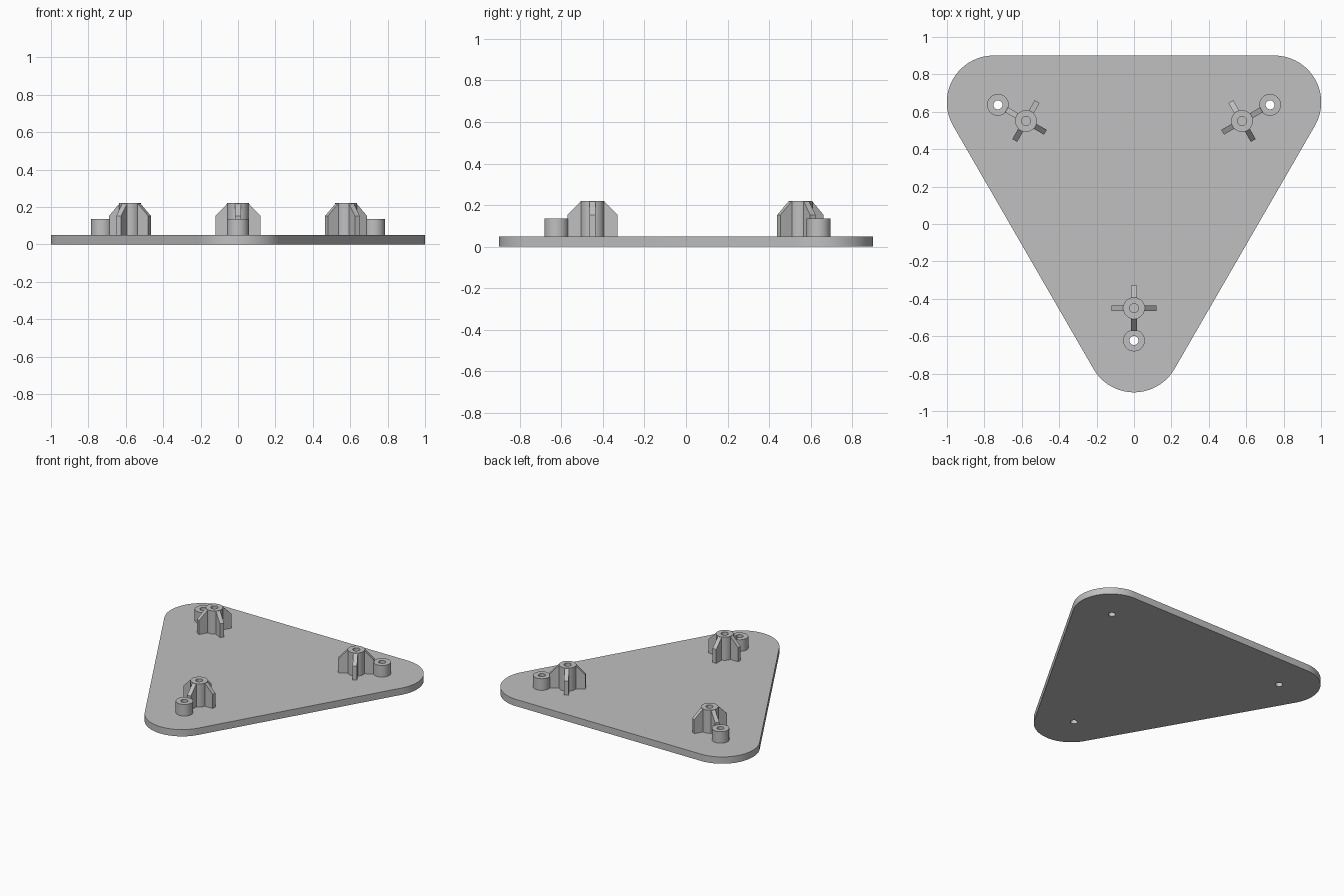
import bpy, bmesh
from math import sin, cos, pi, radians
from mathutils import Matrix, Vector

if "Cube" in bpy.data.objects:
    bpy.data.objects.remove(bpy.data.objects["Cube"])

THICK = 0.05                     # plate thickness
CENTRE = Vector((0, 0.217, 0))   # centre of the three-fold symmetry
POST_DIST, BOSS_DIST = 0.667, 0.84
OUTER, BORE = 0.058, 0.024

grey = bpy.data.materials.new("plain grey")
grey.use_nodes = True
colour = (0.53, 0.53, 0.53, 1)
grey.diffuse_color = colour
grey.node_tree.nodes["Principled BSDF"].inputs["Base Color"].default_value = colour


def add_object(name, bm, matrix=Matrix()):
    bmesh.ops.recalc_face_normals(bm, faces=bm.faces)
    mesh = bpy.data.meshes.new(name)
    bm.to_mesh(mesh)
    bm.free()
    mesh.materials.append(grey)
    mesh.transform(matrix)
    obj = bpy.data.objects.new(name, mesh)
    bpy.context.collection.objects.link(obj)
    return obj


def prism(bm, outline, offset):
    """Extrude a closed outline along an offset."""
    face = bm.faces.new([bm.verts.new(p) for p in outline])
    top = bmesh.ops.extrude_face_region(bm, geom=[face])["geom"]
    verts = [v for v in top if isinstance(v, bmesh.types.BMVert)]
    bmesh.ops.translate(bm, verts=verts, vec=offset)


def ring(radius, z, n=48):
    return [(radius * cos(2 * pi * i / n), radius * sin(2 * pi * i / n), z) for i in range(n)]


def tube(name, bottom, top, matrix):
    """Hollow cylinder, lathed from a rectangular section."""
    bm = bmesh.new()
    section = [(BORE, bottom), (OUTER, bottom), (OUTER, top), (BORE, top)]
    rings = [[bm.verts.new(p) for p in ring(r, z)] for r, z in section]
    for a, b in zip(rings, rings[1:] + rings[:1]):
        for i in range(len(a)):
            j = (i + 1) % len(a)
            bm.faces.new((a[i], a[j], b[j], b[i]))
    return add_object(name, bm, matrix)


def smooth(obj):
    bpy.ops.object.select_all(action="DESELECT")
    obj.select_set(True)
    bpy.context.view_layer.objects.active = obj
    bpy.ops.object.shade_smooth_by_angle(angle=radians(30))


# Rounded triangular plate
outline = []
for turn in (-90, 30, 150):
    a = radians(turn)
    corner = CENTRE + 0.867 * Vector((cos(a), sin(a), 0))
    for i in range(33):
        t = a + radians(-60 + 120 * i / 32)
        outline.append(corner + 0.25 * Vector((cos(t), sin(t), 0)))
bm = bmesh.new()
prism(bm, outline, (0, 0, THICK))
plate = add_object("base_plate", bm)

# Frames for the three stations, local +x pointing outwards
stations = {name: Matrix.Translation(CENTRE) @ Matrix.Rotation(radians(turn), 4, "Z")
            for name, turn in (("front", -90), ("left", 30), ("right", 150))}

# Screw holes through the plate
bm = bmesh.new()
for frame in stations.values():
    at = frame @ Matrix.Translation((BOSS_DIST, 0, -0.05))
    prism(bm, [at @ Vector(p) for p in ring(BORE, 0)], (0, 0, 0.2))
drill = add_object("hole_cutter", bm)
drill.hide_render = True
cut = plate.modifiers.new("screw holes", "BOOLEAN")
cut.object, cut.operation, cut.solver = drill, "DIFFERENCE", "EXACT"
bpy.context.view_layer.objects.active = plate
bpy.ops.object.modifier_apply(modifier=cut.name)
bpy.data.objects.remove(drill)
smooth(plate)

# Finned post and screw boss at each station
for name, frame in stations.items():
    post_at = frame @ Matrix.Translation((POST_DIST, 0, 0))
    smooth(tube(name + "_post", THICK, 0.22, post_at))
    smooth(tube(name + "_boss", THICK, 0.135, frame @ Matrix.Translation((BOSS_DIST, 0, 0))))

    bm = bmesh.new()
    for k in range(4):
        turn = Matrix.Rotation(k * pi / 2, 3, "Z")
        side = [(0.045, THICK), (0.12, THICK), (0.12, 0.153), (0.056, 0.219), (0.045, 0.219)]
        prism(bm, [turn @ Vector((x, -0.015, z)) for x, z in side], turn @ Vector((0, 0.03, 0)))
    add_object(name + "_fins", bm, post_at)
